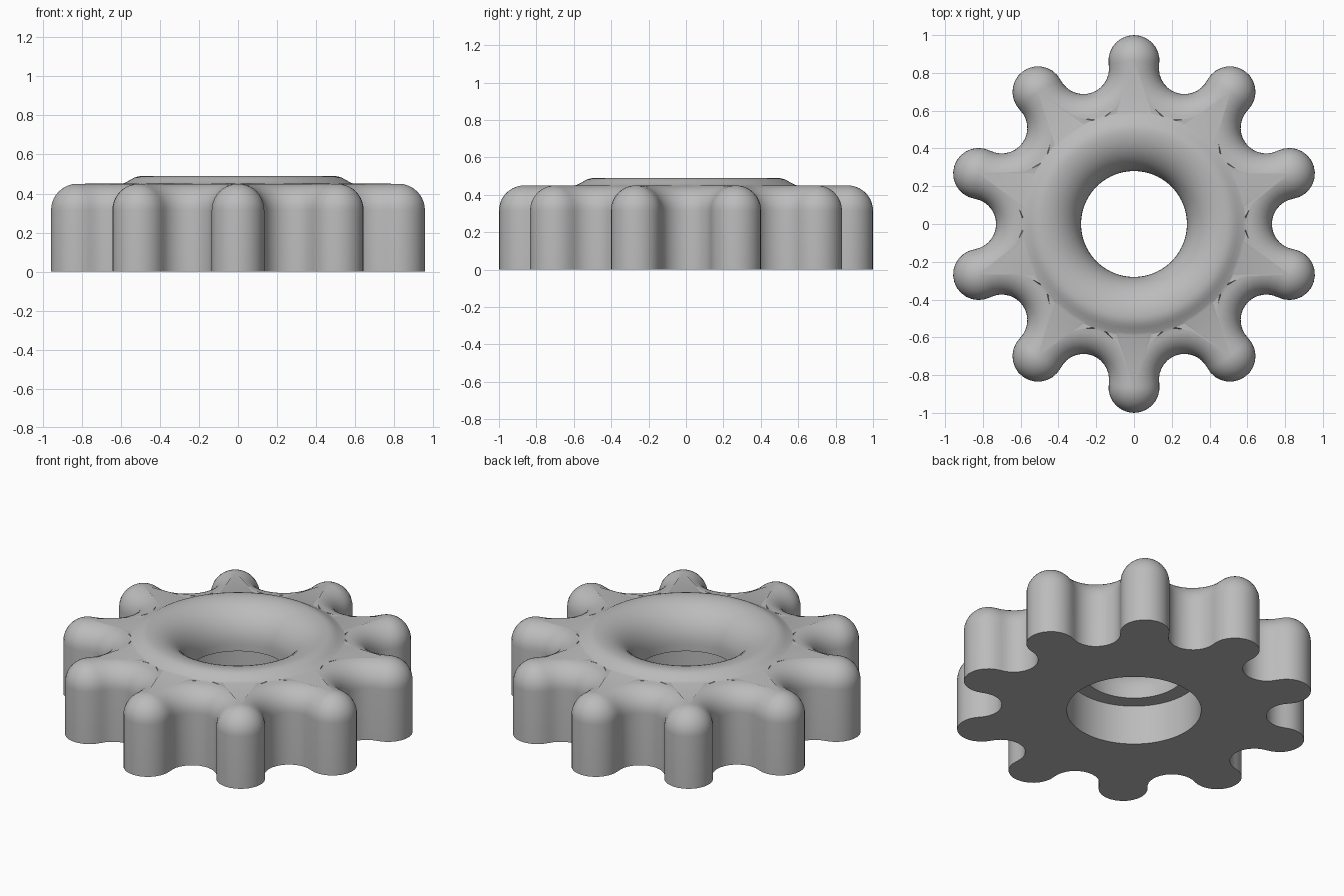
import bpy
import bmesh
from math import sin, cos, pi, radians

cube = bpy.data.objects.get("Cube")
if cube:
    bpy.data.objects.remove(cube, do_unlink=True)

LOBES = 10
ARC = 14            # segments per lobe and per valley
PITCH = 0.865       # radius on which lobe and valley centres alternate
ROUND = 0.135       # lobe, valley and top edge radius
TOP = 0.45          # height of the lobes
COUNT = LOBES * ARC * 2
HALF = pi / LOBES   # angle from a lobe to the next valley

grey = bpy.data.materials.new("plain grey")
grey.use_nodes = True
grey.diffuse_color = (0.5, 0.5, 0.5, 1)
grey.node_tree.nodes["Principled BSDF"].inputs["Base Color"].default_value = (0.5, 0.5, 0.5, 1)


def lobed_ring(inset, z):
    """Outline of alternating tangent lobes and valleys, moved inward by inset."""
    points = []
    for i in range(LOBES * 2):
        mid = pi / 2 + i * HALF
        is_lobe = i % 2 == 0
        for j in range(ARC):
            t = 2 * j / ARC - 1
            if is_lobe:
                r, a = ROUND - inset, mid + t * (pi / 2 + HALF / 2)
            else:
                r, a = ROUND + inset, mid + pi - t * (pi / 2 - HALF / 2)
            points.append((PITCH * cos(mid) + r * cos(a), PITCH * sin(mid) + r * sin(a), z))
    return points


def round_ring(r, z):
    start = pi / 2 - HALF / 2
    angles = [start + 2 * pi * k / COUNT for k in range(COUNT)]
    return [(r * cos(a), r * sin(a), z) for a in angles]


# Lobed side wall with a rounded top edge
rings = [lobed_ring(0, 0)]
for k in range(11):
    a = k / 10 * pi / 2
    rings.append(lobed_ring(ROUND * (1 - cos(a)), TOP - ROUND + ROUND * sin(a)))

# Raised collar around the hole
for r, z in [(0.59, 0.451), (0.575, 0.457), (0.55, 0.471), (0.53, 0.482), (0.51, 0.488)]:
    rings.append(round_ring(r, z))

# Flared mouth running down into the throat
FLARE = 0.21
for k in range(13):
    a = k / 12 * pi / 2
    rings.append(round_ring(0.49 - FLARE * sin(a), 0.28 + FLARE * cos(a)))

# Throat edge, underside ledge and wide lower bore
for r, z in [(0.28, 0.24), (0.37, 0.24), (0.37, 0)]:
    rings.append(round_ring(r, z))

# Skin the closed loop of rings
bm = bmesh.new()
loops = [[bm.verts.new(p) for p in ring] for ring in rings]
for n, low in enumerate(loops):
    high = loops[(n + 1) % len(loops)]
    for k in range(COUNT):
        m = (k + 1) % COUNT
        bm.faces.new((low[k], low[m], high[m], high[k]))
bmesh.ops.remove_doubles(bm, verts=bm.verts, dist=0.0002)
bmesh.ops.recalc_face_normals(bm, faces=bm.faces)

mesh = bpy.data.meshes.new("lobed_knob")
bm.to_mesh(mesh)
bm.free()
mesh.materials.append(grey)
knob = bpy.data.objects.new("lobed_knob", mesh)
bpy.context.collection.objects.link(knob)

bpy.ops.object.select_all(action="DESELECT")
knob.select_set(True)
bpy.context.view_layer.objects.active = knob
bpy.ops.object.shade_smooth_by_angle(angle=radians(35))
